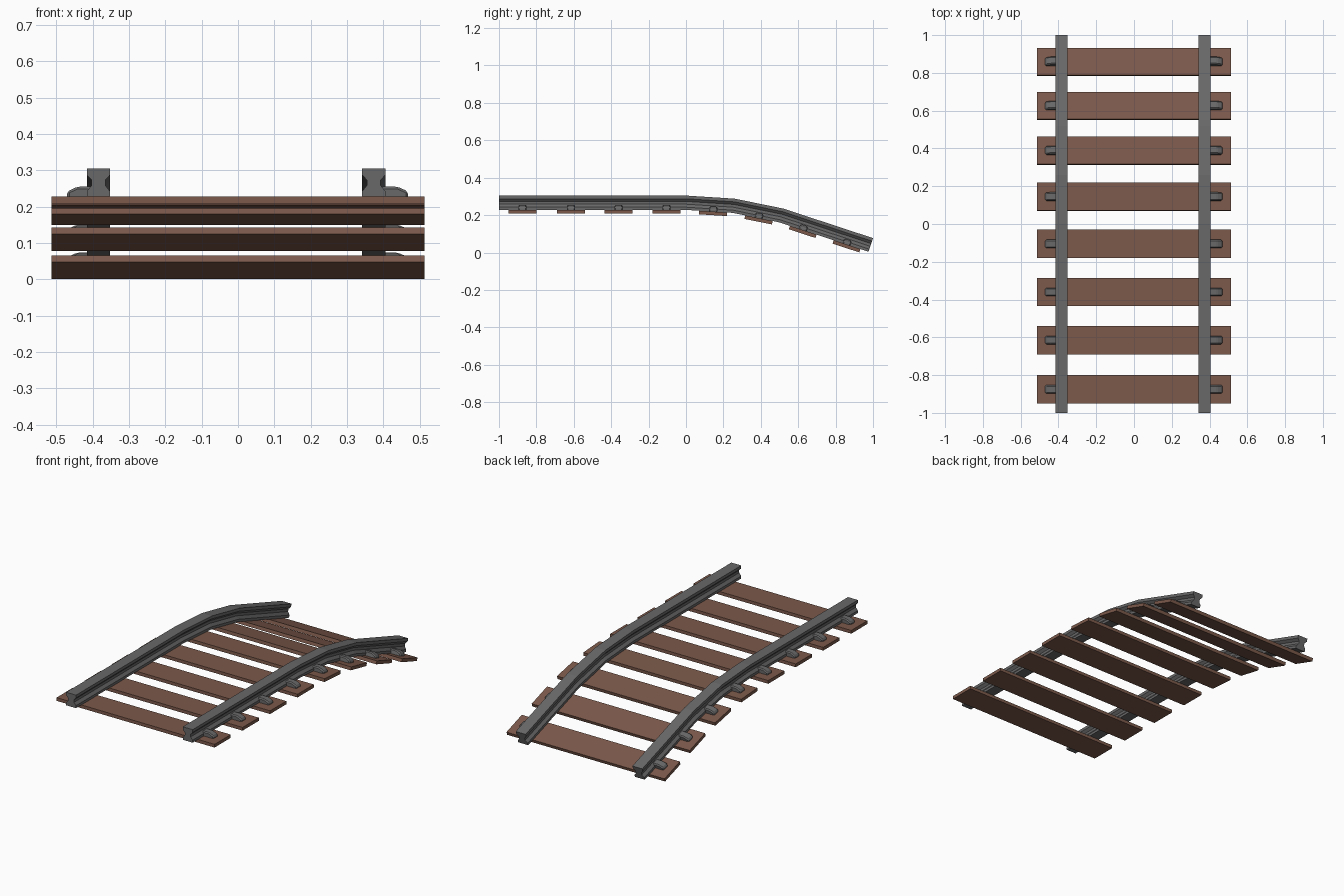
import bpy, bmesh, math
from mathutils import Matrix, Vector

if "Cube" in bpy.data.objects:
    bpy.data.objects.remove(bpy.data.objects["Cube"])

# Side line of the rail tops (y, z): level, then bending down
PATH = [(-1, .3045), (0, .3045), (.26, .288), (.52, .235), (1, .077)]
RAIL_H, TIE_T = .0765, .019
RAIL_X = (-.384, .3735)
TIE_Y = [-.875, -.615, -.36, -.105, .145, .388, .624, .858]


def material(name, color):
    m = bpy.data.materials.new(name)
    m.diffuse_color = (*color, 1)
    m.use_nodes = True
    m.node_tree.nodes["Principled BSDF"].inputs["Base Color"].default_value = m.diffuse_color
    return m


iron = material("iron", (.14, .14, .14))
wood = material("wood", (.2, .1, .07))


def finish(name, bm, mat):
    bmesh.ops.recalc_face_normals(bm, faces=bm.faces[:])
    me = bpy.data.meshes.new(name)
    bm.to_mesh(me)
    bm.free()
    me.materials.append(mat)
    ob = bpy.data.objects.new(name, me)
    bpy.context.collection.objects.link(ob)
    return ob


def loft(rings):
    """Closed solid through a list of point rings."""
    bm = bmesh.new()
    vs = [[bm.verts.new(p) for p in r] for r in rings]
    n = len(vs[0])
    for a, b in zip(vs, vs[1:]):
        for i in range(n):
            bm.faces.new((a[i], a[(i + 1) % n], b[(i + 1) % n], b[i]))
    bm.faces.new(vs[0])
    bm.faces.new(vs[-1])
    return bm


def slope(a, b):
    return math.atan2(b[1] - a[1], b[0] - a[0])


def frame(y, depth):
    """Matrix on the track, the given depth below the rail tops."""
    for a, b in zip(PATH, PATH[1:]):
        t = slope(a, b)
        py = y - depth * math.sin(t)
        if py <= b[0]:
            break
    z = a[1] + (py - a[0]) * math.tan(t) - depth * math.cos(t)
    return Matrix.Translation((0, y, z)) @ Matrix.Rotation(t, 4, 'X')


# Rails: waisted profile swept along the bending line with mitred joints
half = [(.032, 0), (.032, -.017), (.019, -.031), (.019, -.046),
        (.032, -.062), (.032, -RAIL_H)]
profile = half + [(-x, z) for x, z in reversed(half)]
angles = [slope(a, b) for a, b in zip(PATH, PATH[1:])]
for side, cx in zip(("left", "right"), RAIL_X):
    rings = []
    for i, (y, z) in enumerate(PATH):
        t0, t1 = angles[max(i - 1, 0)], angles[min(i, len(angles) - 1)]
        t, k = (t0 + t1) / 2, 1 / math.cos((t1 - t0) / 2)
        rings.append([(cx + px, y - pz * k * math.sin(t), z + pz * k * math.cos(t))
                      for px, pz in profile])
    finish(side + "_rail", loft(rings), iron)

# Ties and the rail clips on their outer ends
clip = [(.01, -.008), (.01, .027), (.058, .027), (.086, .014), (.086, -.008)]
for i, y in enumerate(TIE_Y, 1):
    bm = bmesh.new()
    bmesh.ops.create_cube(bm, size=1, matrix=Matrix.Diagonal((1.026, .15, TIE_T, 1)))
    tie = finish(f"tie_{i}", bm, wood)
    tie.matrix_world = frame(y, RAIL_H + TIE_T / 2)
    for side, cx, s in (("left", RAIL_X[0], -1), ("right", RAIL_X[1] + .008, 1)):
        bm = loft([[(cx + s * x, w, z) for x, z in clip] for w in (-.022, .022)])
        bmesh.ops.bevel(bm, geom=bm.edges[:], offset=.006, segments=1, affect='EDGES')
        ob = finish(f"{side}_clip_{i}", bm, iron)
        ob.matrix_world = frame(y, RAIL_H)
